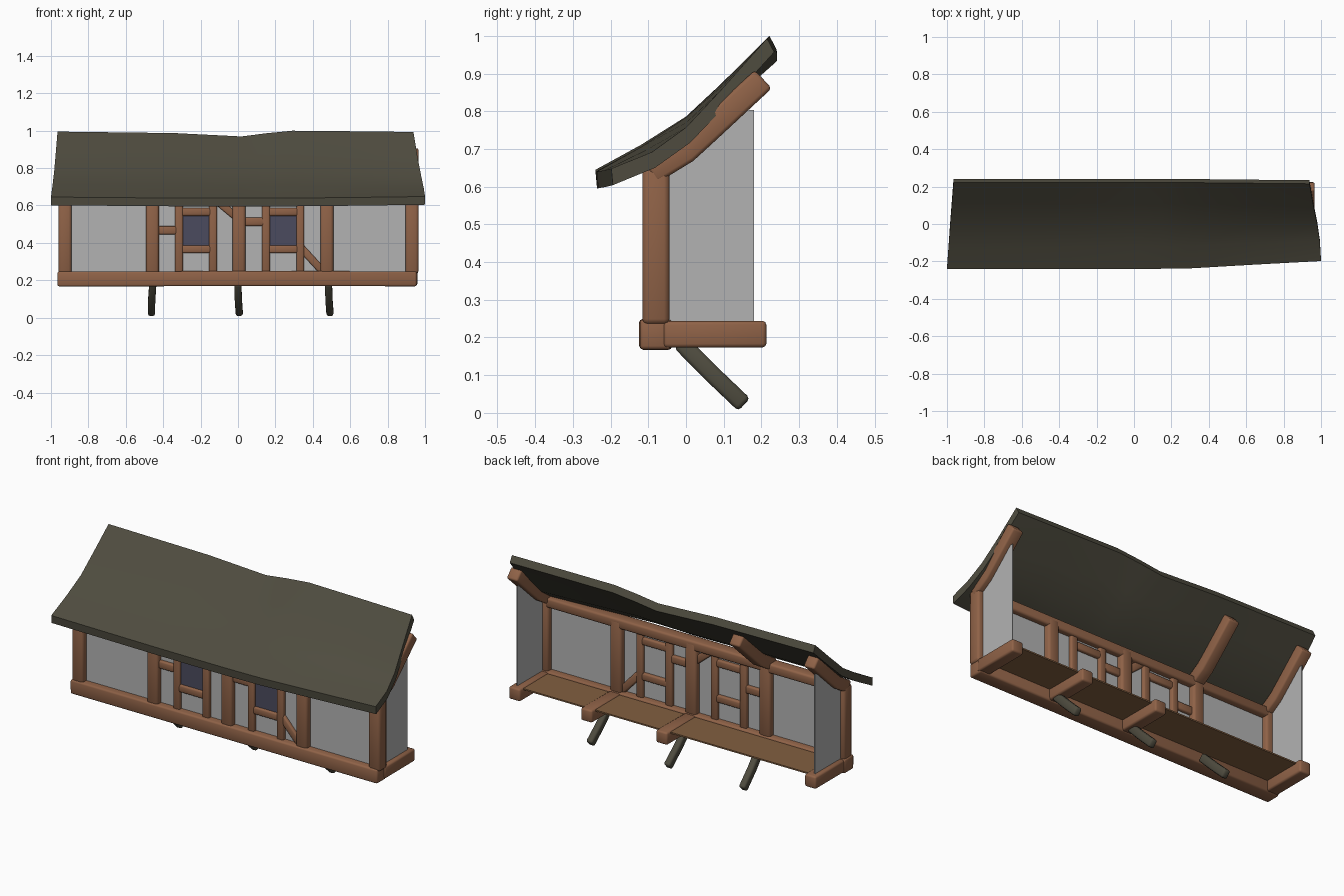
import bpy, bmesh, math
from mathutils import Vector as V

if "Cube" in bpy.data.objects:
    bpy.data.objects.remove(bpy.data.objects["Cube"])


def mat(name, col):
    m = bpy.data.materials.new(name)
    m.diffuse_color = (*col, 1)
    m.use_nodes = True
    m.node_tree.nodes["Principled BSDF"].inputs["Base Color"].default_value = m.diffuse_color
    return m


WOOD = mat("brown timber", (0.275, 0.122, 0.063))
FLOOR = mat("floor boards", (0.225, 0.115, 0.052))
PLASTER = mat("grey plaster", (0.45, 0.45, 0.45))
ROOF = mat("dark roof", (0.078, 0.072, 0.050))
GLASS = mat("dark window", (0.070, 0.070, 0.112))


def finish(name, bm, material, smooth=True):
    bmesh.ops.recalc_face_normals(bm, faces=bm.faces)
    me = bpy.data.meshes.new(name)
    bm.to_mesh(me)
    bm.free()
    me.materials.append(material)
    ob = bpy.data.objects.new(name, me)
    bpy.context.collection.objects.link(ob)
    if smooth:
        bpy.ops.object.select_all(action='DESELECT')
        ob.select_set(True)
        bpy.context.view_layer.objects.active = ob
        bpy.ops.object.shade_smooth_by_angle(angle=math.radians(50))
    return ob


def beam(name, pts, w, h, material=WOOD, side=(1, 0, 0), bevel=0.2):
    """Rounded rectangular timber along a path; w lies along side, h across it."""
    pts, side = [V(p) for p in pts], V(side)
    bm = bmesh.new()
    rings = []
    for i, p in enumerate(pts):
        t = (pts[min(i + 1, len(pts) - 1)] - pts[max(i - 1, 0)]).normalized()
        s = (side - t * side.dot(t)).normalized()
        u = t.cross(s)
        rings.append([bm.verts.new(p + s * a * w / 2 + u * b * h / 2)
                      for a, b in ((-1, -1), (1, -1), (1, 1), (-1, 1))])
    for a, b in zip(rings, rings[1:]):
        for j in range(4):
            k = (j + 1) % 4
            bm.faces.new((a[j], a[k], b[k], b[j]))
    bm.faces.new(rings[0])
    bm.faces.new(rings[-1])
    bmesh.ops.recalc_face_normals(bm, faces=bm.faces)
    sharp = [e for e in bm.edges if e.calc_face_angle() > 1]
    bmesh.ops.bevel(bm, geom=sharp, offset=min(w, h) * bevel, segments=2,
                    profile=0.5, affect='EDGES')
    return finish(name, bm, material)


def plate(name, corners, thick, material):
    """Flat polygon pushed out along a thickness vector."""
    bm = bmesh.new()
    f = bm.faces.new([bm.verts.new(c) for c in corners])
    r = bmesh.ops.extrude_face_region(bm, geom=[f], use_keep_orig=True)
    vs = [v for v in r["geom"] if isinstance(v, bmesh.types.BMVert)]
    bmesh.ops.translate(bm, verts=vs, vec=thick)
    return finish(name, bm, material, False)


Y = -0.08  # wall plane
UP = (0, 0, 1)

# horizontal frame
beam("sill_beam", [(-0.965, Y, 0.207), (0.0, Y - 0.002, 0.209), (0.955, Y, 0.208)],
     0.08, 0.085, side=UP, bevel=0.12)
beam("top_plate", [(-0.95, Y, 0.632), (0.95, Y, 0.632)], 0.055, 0.07, side=UP)

# main posts
for i, x in enumerate((-0.925, -0.458, 0.005, 0.475, 0.93)):
    beam(f"post_{i}", [(x, Y, 0.235), (x, Y, 0.65)], 0.07, 0.072)

# floor joists and floor
for i, x in enumerate((-0.925, 0.005, 0.475, 0.925)):
    beam(f"floor_joist_{i}", [(x, -0.06, 0.208), (x, 0.213, 0.209)], 0.07, 0.07, bevel=0.14)
plate("floor", [(-0.925, Y, 0.23), (0.925, Y, 0.23), (0.925, 0.18, 0.23), (-0.925, 0.18, 0.23)],
      (0, 0, 0.008), FLOOR)

# bent rafters
for i, x in enumerate((-0.925, -0.458, 0.932)):
    beam(f"rafter_{i}", [(x, -0.095, 0.637), (x, 0.0, 0.695), (x, 0.062, 0.752),
                         (x, 0.205, 0.885)], 0.068, 0.066, bevel=0.15)

# slanted struts under the floor
for i, (a, b) in enumerate(((-0.455, -0.463), (0.0, 0.007), (0.484, 0.492))):
    beam(f"strut_{i}", [(a, -0.015, 0.188), ((a + b) / 2 - 0.002, 0.07, 0.102), (b, 0.154, 0.022)],
         0.038, 0.046, ROOF, bevel=0.28)

# plaster walls
plate("front_wall", [(-0.93, Y - 0.003, 0.23), (0.93, Y - 0.003, 0.23),
                     (0.93, Y - 0.003, 0.63), (-0.93, Y - 0.003, 0.63)], (0, 0.006, 0), PLASTER)
side = [(Y, 0.23), (0.18, 0.23), (0.18, 0.803), (0.135, 0.803), (0.06, 0.75), (Y, 0.645)]
for s, n in ((-1, "left_wall"), (1, "right_wall")):
    plate(n, [(s * 0.928, y, z) for y, z in side], (s * 0.006, 0, 0), PLASTER)

# windows: two studs, two rails and a dark pane each
for n, a, b in (("left", -0.315, -0.133), ("right", 0.15, 0.333)):
    for k, x in (("a", a), ("b", b)):
        beam(f"{n}_stud_{k}", [(x, Y, 0.24), (x, Y, 0.625)], 0.042, 0.046)
    for k, z in (("lower", 0.366), ("upper", 0.566)):
        beam(f"{n}_{k}_rail", [(a, Y, z), (b, Y, z)], 0.042, 0.042, side=UP)
    plate(f"{n}_window", [(a, Y - 0.008, 0.366), (b, Y - 0.008, 0.366),
                          (b, Y - 0.008, 0.566), (a, Y - 0.008, 0.566)], (0, 0.005, 0), GLASS)

# short rails and diagonal braces
beam("left_short_rail", [(-0.45, Y, 0.467), (-0.32, Y, 0.467)], 0.044, 0.042, side=UP)
beam("centre_short_rail", [(0.01, Y, 0.513), (0.15, Y, 0.513)], 0.044, 0.042, side=UP)
beam("upper_brace", [(-0.125, Y, 0.635), (-0.005, Y, 0.535)], 0.04, 0.04, side=(0, 1, 0))
beam("lower_brace", [(0.33, Y, 0.382), (0.46, Y, 0.24)], 0.04, 0.04, side=(0, 1, 0))

# sagging roof slab: left and right end profiles blended along x
LEFT = [(-0.24, 0.645), (-0.12, 0.711), (0.0, 0.787), (0.11, 0.89), (0.222, 0.997)]
RIGHT = [(-0.198, 0.648), (-0.09, 0.692), (0.0, 0.757), (0.09, 0.853), (0.215, 0.993)]
# x, blend towards the right profile, lift of the ridge
COLS = [(-1, 0, -0.002), (-0.35, 0, -0.01), (0.02, 0, -0.028), (0.16, 0.02, -0.011),
        (0.31, 0.08, 0.003), (0.65, 0.55, 0.002), (1, 1, 0)]
bm = bmesh.new()
top, low = [], []
for x, m, lift in COLS:
    ta, la = [], []
    for j, (l, r) in enumerate(zip(LEFT, RIGHT)):
        t = j / 4
        y, z = V(l).lerp(V(r), m)
        z += lift * t - 0.006 * (1 - t) * (1 - x * x)
        px = x * (1 - (0.035 * t if x < 0 else 0.062 * t ** 1.6))
        ta.append(bm.verts.new((px, y, z)))
        la.append(bm.verts.new((px, y + 0.004 + 0.015 * t, z - 0.044 + 0.008 * t)))
    top.append(ta)
    low.append(la)
for i in range(len(COLS) - 1):
    for j in range(4):
        for g in (top, low):
            bm.faces.new((g[i][j], g[i + 1][j], g[i + 1][j + 1], g[i][j + 1]))
    for j in (0, 4):
        bm.faces.new((top[i][j], top[i + 1][j], low[i + 1][j], low[i][j]))
for i in (0, -1):
    for j in range(4):
        bm.faces.new((top[i][j], top[i][j + 1], low[i][j + 1], low[i][j]))
finish("roof", bm, ROOF)
